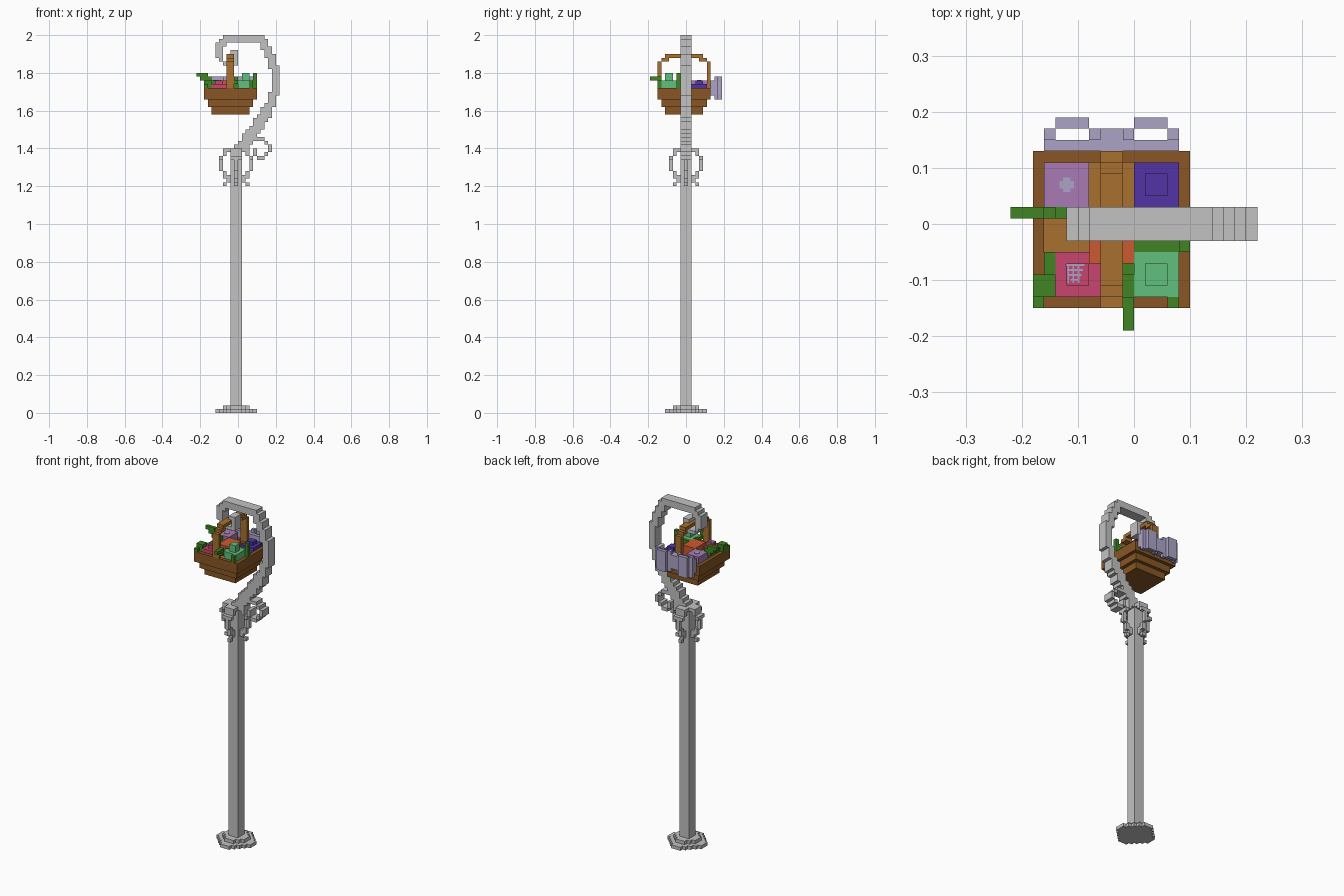
import bpy
import bmesh

default = bpy.data.objects.get("Cube")
if default:
    bpy.data.objects.remove(default, do_unlink=True)

U = 0.02          # edge of one block
parts = []        # (name, cells, material)
owned = set()     # every block already claimed by a part


def material(name, r, g, b):
    lin = [((c / 255 + 0.055) / 1.055) ** 2.4 for c in (r, g, b)] + [1]
    m = bpy.data.materials.new(name)
    m.use_nodes = True
    m.diffuse_color = lin
    bsdf = next(n for n in m.node_tree.nodes if n.type == "BSDF_PRINCIPLED")
    bsdf.inputs["Base Color"].default_value = lin
    return m


GREY = material("pale grey", 194, 194, 194)
BROWN = material("dark brown", 136, 86, 36)
WICKER = material("light brown", 168, 112, 46)
GREEN = material("leaf green", 64, 132, 36)
MINT = material("mint green", 98, 192, 126)
PINK = material("pink", 200, 70, 110)
ORANGE = material("orange", 204, 90, 48)
PURPLE = material("deep purple", 84, 52, 166)
MAUVE = material("mauve", 168, 122, 180)
LAVENDER = material("lavender", 172, 164, 198)


def span(a, b):
    return range(min(a, b), max(a, b) + 1)


def box(i, j, k):
    """Blocks filling inclusive ranges on each axis."""
    return {(x, y, z) for x in span(*i) for y in span(*j) for z in span(*k)}


def stroke(points, width, height, depth=1):
    """Blocks swept along a path in the x-z plane."""
    cells = set()
    for (a, b), (c, d) in zip(points, points[1:]):
        n = max(abs(c - a), abs(d - b), 1)
        for s in range(n + 1):
            x, z = round(a + (c - a) * s / n), round(b + (d - b) * s / n)
            cells |= box((x, x + width - 1), (-depth, depth), (z, z + height - 1))
    return cells


def lump(i, j, low, high, cap=1):
    """Block pile with an inset top."""
    inner = [(a + 1, b - 1) for a, b in (i, j)]
    return box(i, j, (low, high - cap)) | box(*inner, (high - cap + 1, high))


def octagon(radius, cut, k):
    return {(x - 1, y, k) for x in span(-radius, radius) for y in span(-radius, radius)
            if abs(x) + abs(y) <= cut}


def part(name, cells, mat):
    cells = cells - owned
    owned.update(cells)
    parts.append((name, cells, mat))


# Post and stepped foot
part("foot", octagon(5, 6, 0) | octagon(3, 4, 1), GREY)
part("post", box((-2, 0), (-1, 1), (2, 69)), GREY)

# Crook at the top of the post
crook = stroke([(-1, 69), (6, 78)], 3, 2)
crook |= stroke([(6, 78), (8, 82), (9, 84), (9, 90), (8, 92), (7, 95), (5, 98),
                 (-4, 98), (-6, 96), (-6, 94)], 2, 2)
crook |= stroke([(-5, 93), (-4, 92), (-1, 92), (-1, 95), (-2, 95)], 1, 1)
part("crook", crook, GREY)
part("side_curl", stroke([(2, 71), (3, 72), (6, 72), (8, 70), (8, 69), (7, 68)], 1, 1)
     | stroke([(4, 69), (4, 68), (5, 67), (6, 67)], 1, 1), GREY)

# Four scroll brackets around the post
profile = [(2, 69), (3, 69), (3, 68), (4, 67), (4, 64), (3, 63), (3, 62),
           (2, 62), (2, 61), (3, 60)]
brackets = set()
for d, y, k in stroke(profile, 1, 1):
    if y == 0 or k >= 67:
        for sign in (-1, 1):
            brackets |= {(sign * d - 1, y, k), (y - 1, sign * d, k)}
part("scroll_brackets", brackets, GREY)

# Produce piled in the basket
part("cabbage", lump((0, 3), (-6, -3), 85, 89, 2), MINT)
part("pink_fruit", lump((-7, -4), (-6, -3), 85, 87), PINK)
part("purple_fruit", lump((0, 3), (2, 5), 85, 87), PURPLE)
part("mauve_box", box((-8, -5), (2, 5), (85, 87)), MAUVE)
part("carrots", box((-4, -1), (-3, 1), (85, 87)), ORANGE)

# Leaves: two rising sprigs and greens round the rim
sprigs = set()
for step in range(4):
    k = 86 + step
    sprigs |= box((-8 - step, -6 - step), (1, 1), (k, k))
    if step < 3:
        sprigs |= box((-1, -1), (-5 - 2 * step, -3 - 2 * step), (k, k))
part("leaf_sprigs", sprigs, GREEN)
part("rim_leaves", box((-9, -9), (-7, -7), (86, 86)) | box((-9, -8), (-6, -5), (86, 87))
     | box((-8, -8), (-4, -3), (85, 86)) | box((0, 4), (-2, -2), (86, 87))
     | box((3, 3), (-7, -7), (86, 87)) | box((4, 4), (-2, -2), (88, 89)), GREEN)

# Basket: flared tiers, lining, rim and arched handle
part("basket_lining", box((-8, 3), (-6, 5), (84, 84)), WICKER)
tiers = set()
for t in range(3):
    low = 79 + 2 * t
    tiers |= box((-7 - t, 2 + t), (-5 - t, 4 + t), (low, low + 1))
rim = box((-9, 4), (-7, 6), (85, 85)) - box((-8, 3), (-6, 5), (85, 85))
part("basket", tiers | rim, BROWN)
arch = box((-3, -2), (-5, 4), (94, 94))
for leg, inner in ((-7, -5), (6, 4)):
    arch |= box((-3, -2), (leg, leg), (86, 92))
    arch |= box((-3, -2), (inner, (leg + inner) // 2), (93, 93))
part("basket_handle", arch, WICKER)

# Ribbon bow behind the basket: two hollow loops and a knot
bow = box((-8, 3), (7, 7), (84, 87)) | box((-4, -1), (8, 8), (84, 87))
for left, right in ((-8, -4), (-1, 3)):
    for side in (left, right):
        bow |= box((side, side), (8, 8), (83, 88))
for left in (-7, 0):
    bow |= box((left, left + 2), (9, 9), (83, 88))
part("ribbon_bow", bow, LAVENDER)


def finish(name, bm, mat):
    mesh = bpy.data.meshes.new(name)
    bm.to_mesh(mesh)
    bm.free()
    mesh.materials.append(mat)
    obj = bpy.data.objects.new(name, mesh)
    bpy.context.collection.objects.link(obj)


# Skin each part with only its exposed block faces
for name, cells, mat in parts:
    bm = bmesh.new()
    verts = {}
    for cell in cells:
        for axis in range(3):
            for side in (0, 1):
                near = list(cell)
                near[axis] += 2 * side - 1
                if tuple(near) in owned:
                    continue
                ring = []
                for a, b in ((0, 0), (1, 0), (1, 1), (0, 1)):
                    p = list(cell)
                    p[axis] += side
                    p[(axis + 1) % 3] += a
                    p[(axis + 2) % 3] += b
                    p = tuple(p)
                    if p not in verts:
                        verts[p] = bm.verts.new((p[0] * U, (p[1] - 0.5) * U, p[2] * U))
                    ring.append(verts[p])
                bm.faces.new(ring if side else ring[::-1])
    bmesh.ops.dissolve_limit(bm, angle_limit=0.01, verts=bm.verts[:], edges=bm.edges[:])
    finish(name, bm, mat)


def plates(name, rects, z, mat):
    """Thin rectangles (x, y, width, depth) lying on a top face."""
    bm = bmesh.new()
    for x, y, w, d in rects:
        cube = bmesh.ops.create_cube(bm, size=1)["verts"]
        bmesh.ops.scale(bm, vec=(w, d, 0.004), verts=cube)
        bmesh.ops.translate(bm, vec=(x, y, z), verts=cube)
    finish(name, bm, mat)


# Small painted marks on the produce
plates("flower_mark", [(-0.12, 0.07, 0.026, 0.013), (-0.12, 0.07, 0.013, 0.026)],
       88 * U, LAVENDER)
marks = [(-0.105, -0.073 - 0.009 * n, 0.034 - 0.006 * n, 0.004) for n in range(4)]
marks += [(-0.117 + 0.009 * n, -0.088, 0.003, 0.034) for n in range(3)]
plates("fruit_mark", marks, 88 * U, LAVENDER)
